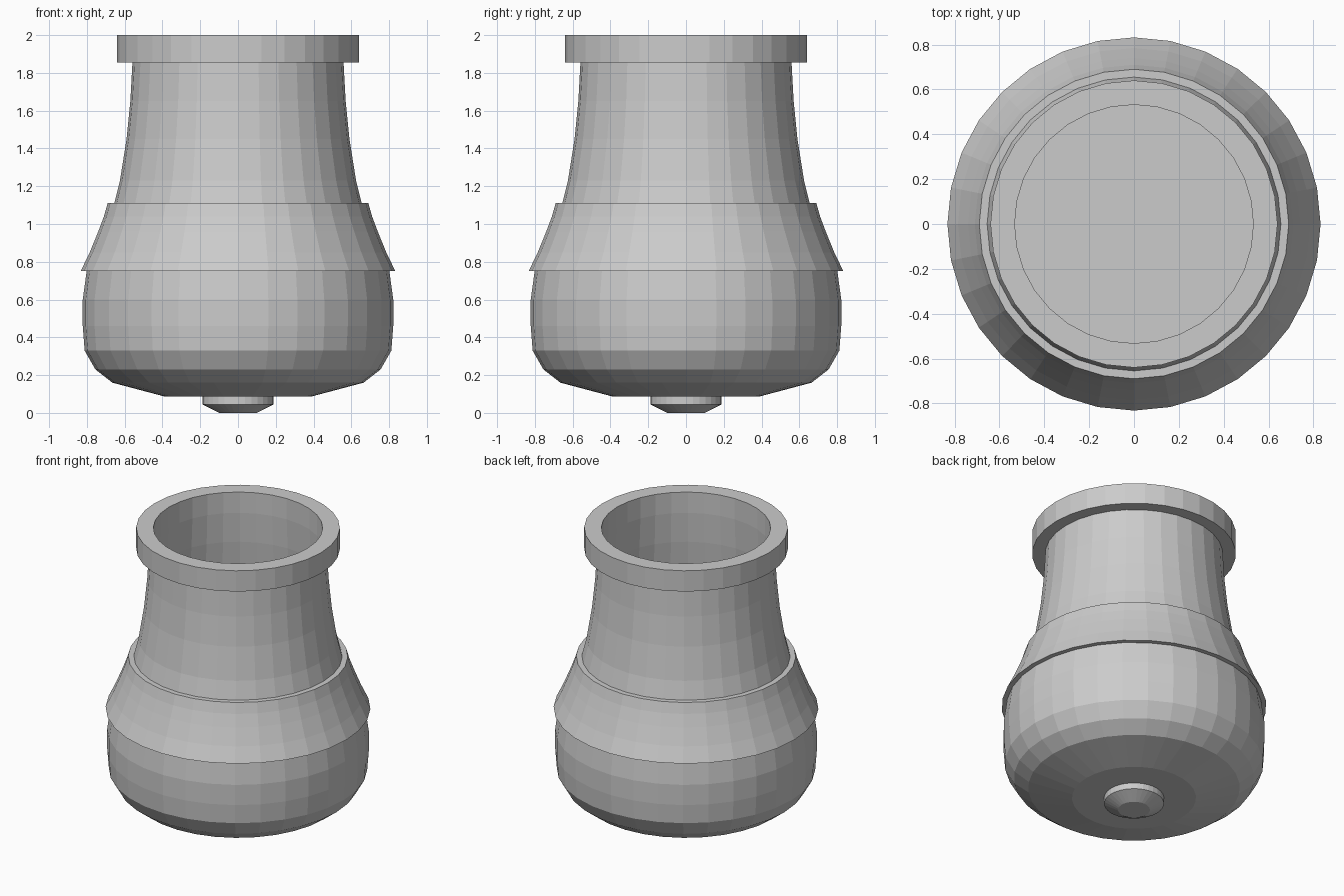
import bpy
import bmesh
from math import cos, sin, tau

SIDES = 32

cube = bpy.data.objects.get("Cube")
if cube:
    bpy.data.objects.remove(cube, do_unlink=True)

grey = bpy.data.materials.new("plain_grey")
grey.use_nodes = True
grey.diffuse_color = (0.6, 0.6, 0.6, 1)
grey.node_tree.nodes["Principled BSDF"].inputs["Base Color"].default_value = (0.6, 0.6, 0.6, 1)


def lathe(name, profile, ring=False):
    """Turn (radius, height) points about z; a ring closes on itself, a solid is capped."""
    bm = bmesh.new()
    loops = [[bm.verts.new((r * cos(tau * i / SIDES), r * sin(tau * i / SIDES), z))
              for i in range(SIDES)] for r, z in profile]
    pairs = list(zip(loops, loops[1:]))
    if ring:
        pairs.append((loops[-1], loops[0]))
    else:
        bm.faces.new(loops[0])
        bm.faces.new(loops[-1])
    for low, high in pairs:
        for i in range(SIDES):
            j = (i + 1) % SIDES
            bm.faces.new((low[i], low[j], high[j], high[i]))
    bmesh.ops.recalc_face_normals(bm, faces=bm.faces)
    mesh = bpy.data.meshes.new(name)
    bm.to_mesh(mesh)
    bm.free()
    mesh.materials.append(grey)
    obj = bpy.data.objects.new(name, mesh)
    bpy.context.collection.objects.link(obj)
    return obj


def shell(outer, thickness):
    """Close an outer profile with a matching inner wall."""
    return outer + [(r - thickness, z) for r, z in reversed(outer)]


# Small foot under the bowl
lathe("bottom_knob", [(0.10, 0), (0.188, 0.045), (0.188, 0.10)])

# Rounded bowl, its flat top forms the inner floor
lathe("bowl", [(0.39, 0.087), (0.665, 0.16), (0.755, 0.23), (0.812, 0.33),
               (0.822, 0.46), (0.822, 0.60), (0.80, 0.76)])

# Flared collar overlapping the bowl
lathe("collar", shell([(0.832, 0.752), (0.785, 0.85), (0.74, 0.96),
                       (0.71, 1.04), (0.69, 1.11)], 0.06), ring=True)

# Hollow tapering neck
lathe("neck", shell([(0.74, 0.76), (0.70, 0.95), (0.655, 1.11), (0.625, 1.23),
                     (0.59, 1.45), (0.57, 1.65), (0.558, 1.87)], 0.026), ring=True)

# Square-edged rim
lathe("rim", [(0.64, 1.856), (0.64, 2), (0.532, 2), (0.532, 1.856)], ring=True)
